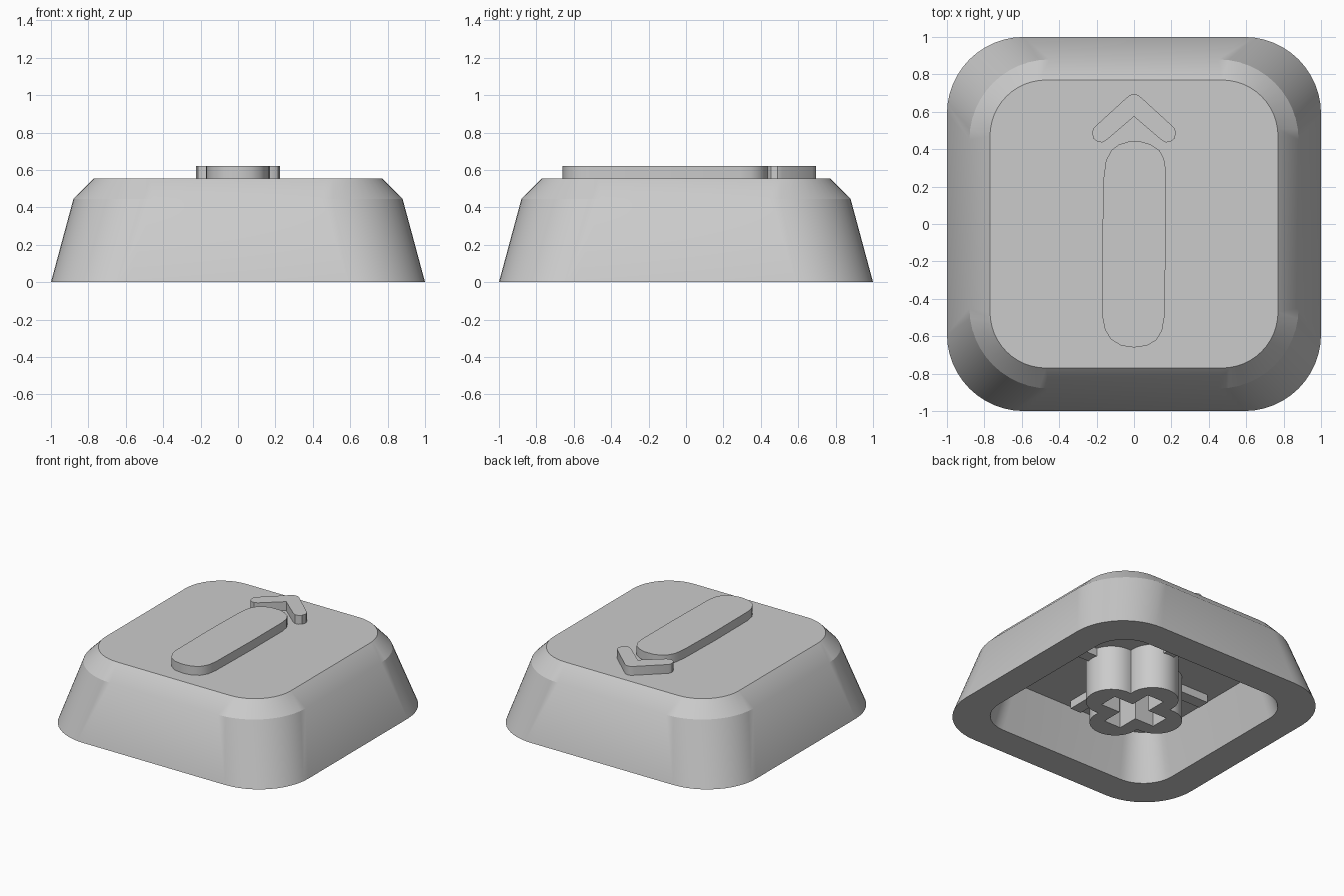
import bpy
import bmesh
from math import cos, sin, pi, radians, sqrt

default_cube = bpy.data.objects.get("Cube")
if default_cube:
    bpy.data.objects.remove(default_cube, do_unlink=True)

grey = bpy.data.materials.new("light_grey_plastic")
grey.use_nodes = True
colour = (0.6, 0.6, 0.6, 1)
grey.diffuse_color = colour
grey.node_tree.nodes["Principled BSDF"].inputs["Base Color"].default_value = colour


def finish(obj, angle=30.5):
    """Give the object its colour and smooth shading with sharp edges."""
    obj.data.materials.clear()
    obj.data.materials.append(grey)
    bpy.ops.object.select_all(action="DESELECT")
    obj.select_set(True)
    bpy.context.view_layer.objects.active = obj
    bpy.ops.object.shade_smooth_by_angle(angle=radians(angle))


def rounded_square(half, radius, steps=12):
    """Outline points of a square with rounded corners."""
    c = half - radius
    pts = []
    for k, (sx, sy) in enumerate([(1, 1), (-1, 1), (-1, -1), (1, -1)]):
        for i in range(steps + 1):
            a = (k + i / steps) * pi / 2
            pts.append((sx * c + radius * cos(a), sy * c + radius * sin(a)))
    return pts


def extruded(name, outlines, z0, z1):
    """Prism from closed outlines; an inner outline becomes a hole."""
    curve = bpy.data.curves.new(name, "CURVE")
    curve.dimensions = "2D"
    curve.fill_mode = "BOTH"
    curve.extrude = (z1 - z0) / 2
    for pts in outlines:
        spline = curve.splines.new("POLY")
        spline.points.add(len(pts) - 1)
        for p, (x, y) in zip(spline.points, pts):
            p.co = (x, y, 0, 1)
        spline.use_cyclic_u = True
    obj = bpy.data.objects.new(name, curve)
    obj.location.z = (z0 + z1) / 2
    bpy.context.collection.objects.link(obj)
    bpy.ops.object.select_all(action="DESELECT")
    obj.select_set(True)
    bpy.context.view_layer.objects.active = obj
    bpy.ops.object.convert(target="MESH")
    obj = bpy.context.view_layer.objects.active
    bm = bmesh.new()
    bm.from_mesh(obj.data)
    bmesh.ops.remove_doubles(bm, verts=bm.verts, dist=0.0005)
    bmesh.ops.recalc_face_normals(bm, faces=bm.faces)
    bm.to_mesh(obj.data)
    bm.free()
    finish(obj)
    return obj


# Hollow shell: cavity ceiling, inner rim, outer rim, shoulder, top
CEILING, SHOULDER, TOP = 0.34, 0.445, 0.555
sections = [(0.68, 0.2, CEILING), (0.77, 0.25, 0), (1.0, 0.41, 0),
            (0.88, 0.43, SHOULDER), (0.77, 0.3, TOP)]
bm = bmesh.new()
rings = [[bm.verts.new((x, y, z)) for x, y in rounded_square(h, r)]
         for h, r, z in sections]
for low, high in zip(rings, rings[1:]):
    for i in range(len(low)):
        j = (i + 1) % len(low)
        bm.faces.new((low[i], low[j], high[j], high[i]))
bm.faces.new(rings[0])
bm.faces.new(rings[-1])
bmesh.ops.recalc_face_normals(bm, faces=bm.faces)
mesh = bpy.data.meshes.new("cap_shell")
bm.to_mesh(mesh)
bm.free()
shell = bpy.data.objects.new("cap_shell", mesh)
bpy.context.collection.objects.link(shell)
finish(shell)

# Crisp shoulder edge around the corners only
for edge in mesh.edges:
    ends = [mesh.vertices[v].co for v in edge.vertices]
    if all(abs(p.z - SHOULDER) < 0.001 for p in ends):
        if (ends[0] - ends[1]).length < 0.2:
            edge.use_edge_sharp = True

# Four-lobed stem with a cross-shaped socket
d, a = 0.2, 0.175
lobes = []
for i in range(96):
    t = i / 96 * 2 * pi
    u = (t + pi / 4) % (pi / 2) - pi / 4
    r = d * cos(u) + sqrt(a * a - (d * sin(u)) ** 2)
    lobes.append((r * cos(t), r * sin(t)))
L, W = 0.23, 0.07
cross = []
for k in range(4):
    for x, y in [(L, -W), (L, W), (W, W)]:
        for _ in range(k):
            x, y = -y, x
        cross.append((x, y))
extruded("stem", [lobes, cross], 0.0, CEILING + 0.01)

# Ribs from the stem across the cavity ceiling
for name, sx, sy in [("left_rib", 1, 0), ("right_rib", -1, 0),
                     ("back_rib", 0, 1), ("front_rib", 0, -1)]:
    rib = [(0.3, -0.045), (0.62, -0.045), (0.62, 0.045), (0.3, 0.045)]
    pts = [(sx * x - sy * y, sy * x + sx * y) for x, y in rib]
    extruded(name, [pts], CEILING - 0.06, CEILING + 0.01)

# Raised bar on the top
RAISED = 0.622
bar = [(0.04, 0.44), (0.09, 0.425), (0.135, 0.395), (0.16, 0.35), (0.17, 0.29),
       (0.17, -0.1), (0.162, -0.5), (0.15, -0.57), (0.12, -0.62), (0.07, -0.65),
       (0, -0.66), (-0.07, -0.65), (-0.125, -0.615), (-0.155, -0.565),
       (-0.168, -0.5), (-0.17, -0.1), (-0.162, 0.25), (-0.15, 0.34),
       (-0.12, 0.395), (-0.08, 0.425), (-0.03, 0.44)]
extruded("raised_bar", [bar], TOP - 0.005, RAISED)

# Raised chevron, mirrored from its right half
half = [(0.02, 0.69), (0.04, 0.675), (0.215, 0.515), (0.225, 0.49), (0.215, 0.455),
        (0.195, 0.44), (0.17, 0.436), (0.145, 0.45), (0, 0.575)]
chevron = [(0, 0.694)] + half + [(-x, y) for x, y in reversed(half[:-1])]
extruded("raised_chevron", [chevron], TOP - 0.005, RAISED)
